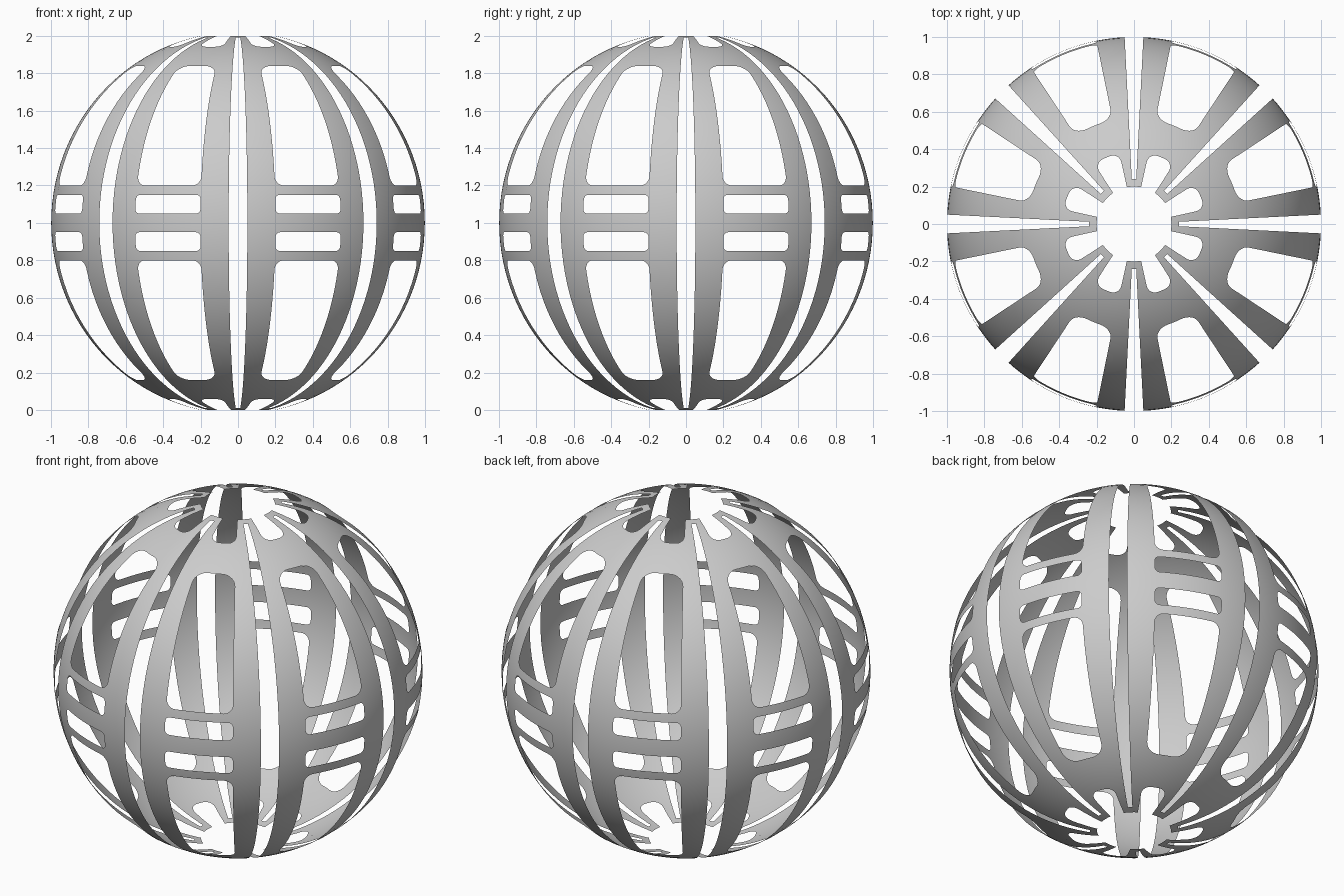
import bpy, bmesh
from math import sin, cos, asin, acos, radians, degrees, hypot, pi
from mathutils import Vector

cube = bpy.data.objects.get("Cube")
if cube:
    bpy.data.objects.remove(cube)

GORES = 8
SPAN = 360 / GORES
STRETCH = 1.02          # slight vertical stretch, so the open poles end at z = 0 and 2


def lat_z(z):
    """Latitude in degrees at a height above the ground."""
    return degrees(asin((z - 1) / STRETCH))


def lat_r(r):
    """Latitude in degrees at a distance from the axis."""
    return degrees(acos(r))


def rounded(corners, steps=7):
    """Round the corners (longitude, latitude, radius) of a closed outline."""
    out = []
    for i, (u, t, rho) in enumerate(corners):
        p = Vector((u, t, 0))
        if not rho:
            out.append(p)
            continue
        arms = []
        for q in (corners[i - 1], corners[(i + 1) % len(corners)]):
            d = Vector((q[0] - u, q[1] - t, 0))
            arms.append(d * degrees(rho) / hypot(d.x * cos(radians(t)), d.y))
        for k in range(steps + 1):
            a = k / steps * pi / 2
            out.append(p + arms[0] * (1 - sin(a)) + arms[1] * (1 - cos(a)))
    return out


def window(z0, z1, rho0, rho1):
    a, b = 11.6, SPAN - 11.6
    return rounded([(a, lat_z(z0), rho0), (b, lat_z(z0), rho0),
                    (b, lat_z(z1), rho1), (a, lat_z(z1), rho1)])


def flip(loop):
    return [Vector((p.x, -p.y, 0)) for p in loop]


# Gore outline: straight sides, half tabs at the poles and a round notch between
quarter = [(2.87, lat_r(.24), 0), (0, lat_r(.24), 0), (0, lat_r(.2), 0),
           (11, lat_r(.2), 0), (11.8, lat_r(.385), .05)]
top = quarter + [(SPAN - u, t, r) for u, t, r in reversed(quarter)]
outline = rounded(top + [(u, -t, r) for u, t, r in reversed(top)])

# Tall window and narrow slot, repeated below the equator
tall = window(1.2, 1.84, .05, .07)
slot = window(1.05, 1.15, .025, .025)

bm = bmesh.new()
for loop in (outline, tall, slot, flip(tall), flip(slot)):
    verts = [bm.verts.new(p) for p in loop]
    for i, v in enumerate(verts):
        bm.edges.new((verts[i - 1], v))
bmesh.ops.triangle_fill(bm, use_beauty=True, edges=bm.edges[:], normal=(0, 0, 1))


# Slice the flat pattern finely enough to bend
def slice_at(co, no):
    bmesh.ops.bisect_plane(bm, geom=bm.verts[:] + bm.edges[:] + bm.faces[:],
                           dist=.0001, plane_co=co, plane_no=no)


for t in range(-78, 79, 3):
    slice_at((0, t, 0), (0, 1, 0))
for k in range(1, 18):
    slice_at((SPAN * k / 18, 0, 0), (1, 0, 0))

# Wrap the pattern round the globe
for v in bm.verts:
    u, t = radians(v.co.x), radians(v.co.y)
    v.co = (cos(t) * cos(u), cos(t) * sin(u), 1 + STRETCH * sin(t))
bm.normal_update()
centre = Vector((0, 0, 1))
for f in bm.faces:
    f.smooth = True
    if f.normal.dot(f.calc_center_median() - centre) < 0:
        f.normal_flip()

mesh = bpy.data.meshes.new("gore")
bm.to_mesh(mesh)
bm.free()
mesh.normals_split_custom_set_from_vertices(
    [Vector((v.co.x, v.co.y, (v.co.z - 1) / STRETCH ** 2)).normalized() for v in mesh.vertices])

grey = bpy.data.materials.new("light_grey")
grey.use_nodes = True
colour = (.6, .6, .6, 1)
grey.diffuse_color = colour
grey.node_tree.nodes["Principled BSDF"].inputs["Base Color"].default_value = colour
mesh.materials.append(grey)

# Eight equal gores make the globe
for i in range(GORES):
    gore = bpy.data.objects.new(f"gore_{i + 1}", mesh)
    gore.rotation_euler.z = radians(SPAN * i)
    bpy.context.collection.objects.link(gore)
